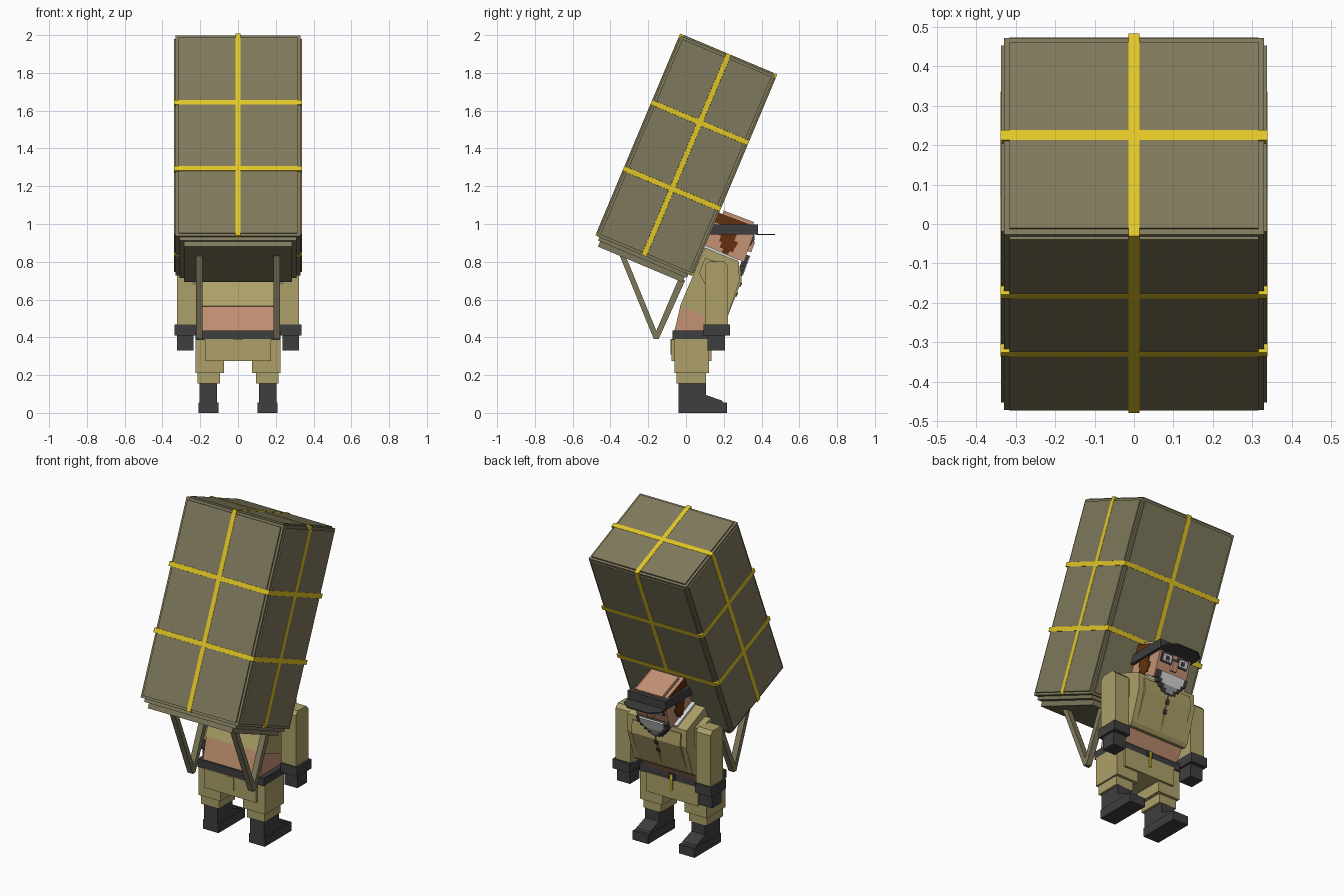
import bpy, bmesh, math
from mathutils import Matrix, Vector

if "Cube" in bpy.data.objects:
    bpy.data.objects.remove(bpy.data.objects["Cube"])


def material(name, r, g, b):
    m = bpy.data.materials.new(name)
    lin = [((c / 255 + 0.055) / 1.055) ** 2.4 for c in (r, g, b)]
    m.diffuse_color = (*lin, 1)
    m.use_nodes = True
    m.node_tree.nodes["Principled BSDF"].inputs["Base Color"].default_value = m.diffuse_color
    return m


OLIVE = material("olive_canvas", 127, 121, 92)
YELLOW = material("yellow_strap", 226, 198, 38)
KHAKI = material("khaki_cloth", 172, 160, 104)
SKIN = material("skin", 196, 146, 116)
DARK = material("dark_leather", 62, 62, 63)
BROWN = material("brown_hair", 98, 48, 14)
WHITE = material("white", 215, 215, 215)
GREY = material("grey_beard", 150, 150, 152)

WORLD = Matrix.Identity(4)
PACK = Matrix.Translation((0, 0, 1.362)) @ Matrix.Rotation(math.radians(-22.8), 4, 'X')
HEAD = Matrix.Translation((0, 0.235, 0.94)) @ Matrix.Rotation(math.radians(-21), 4, 'X')


def finish(name, bm, mat):
    bmesh.ops.recalc_face_normals(bm, faces=bm.faces)
    me = bpy.data.meshes.new(name)
    bm.to_mesh(me)
    bm.free()
    me.materials.append(mat)
    ob = bpy.data.objects.new(name, me)
    bpy.context.collection.objects.link(ob)
    return ob


def prism(name, pts, x0, x1, mat, frame=WORLD, mirror=False):
    """Side profile (y, z) stretched from x0 to x1, optionally mirrored in x."""
    bm = bmesh.new()
    for s in ((1, -1) if mirror else (1,)):
        a = [bm.verts.new(frame @ Vector((s * x0, y, z))) for y, z in pts]
        b = [bm.verts.new(frame @ Vector((s * x1, y, z))) for y, z in pts]
        bm.faces.new(a)
        bm.faces.new(b)
        for i in range(len(pts)):
            j = (i + 1) % len(pts)
            bm.faces.new((a[i], a[j], b[j], b[i]))
    return finish(name, bm, mat)


def box(name, x, y, z, mat, frame=WORLD, mirror=False):
    pts = [(y[0], z[0]), (y[1], z[0]), (y[1], z[1]), (y[0], z[1])]
    return prism(name, pts, x[0], x[1], mat, frame, mirror)


def sym(v):
    return (-v, v)


# Pack: core, raised panels on each face, base
PX, PY, PZ, T, G, I = 0.33, 0.27, 0.575, 0.008, 0.014, 0.014
box("pack_core", sym(PX), sym(PY), sym(PZ), OLIVE, PACK)
halves_x = [(-PX + I, -G), (G, PX - I)]
halves_y = [(-PY + I, -G), (G, PY - I)]
thirds = [(-PZ + I, -0.19 - G), (-0.19 + G, 0.19 - G), (0.19 + G, PZ - I)]
for s in (-1, 1):
    for z in thirds:
        for x in halves_x:
            box("pack_panel", x, (s * PY, s * (PY + T)), z, OLIVE, PACK)
        for y in halves_y:
            box("pack_side_panel", (s * PX, s * (PX + T)), y, z, OLIVE, PACK)
for x in halves_x:
    for y in halves_y:
        box("pack_top_panel", x, y, (PZ, PZ + T), OLIVE, PACK)
box("pack_base_upper", sym(0.31), sym(0.255), (-0.595, -PZ), OLIVE, PACK)
box("pack_base_lower", sym(0.285), sym(0.243), (-0.625, -0.59), OLIVE, PACK)

# Straps wrapping the pack
S, W = T + 0.001, 0.0135
for z in (-0.19, 0.19):
    box("strap_around", sym(PX + S), sym(PY + S), (z - W, z + W), YELLOW, PACK)
box("strap_lengthwise", sym(W), sym(PY + S), (-PZ, PZ + S), YELLOW, PACK)
box("strap_crosswise", sym(PX + S), sym(W), (-PZ, PZ + S), YELLOW, PACK)

# V-shaped pack frame below the base
prism("pack_frame", [(-0.35, 0.83), (-0.17, 0.39), (-0.145, 0.39), (-0.005, 0.70),
                     (-0.035, 0.72), (-0.157, 0.435), (-0.315, 0.82)],
      0.187, 0.223, OLIVE, mirror=True)

# Boots
prism("boot", [(-0.04, 0.05), (0.20, 0.05), (0.19, 0.065), (0.105, 0.095),
               (0.105, 0.16), (-0.04, 0.16)], 0.11, 0.203, DARK, mirror=True)
box("boot_sole", (0.104, 0.21), (-0.04, 0.217), (0, 0.055), DARK, mirror=True)

# Trousers and belt
box("trouser_cuff", (0.095, 0.215), (-0.05, 0.105), (0.155, 0.215), KHAKI, mirror=True)
box("trouser_leg", (0.075, 0.226), (-0.06, 0.122), (0.21, 0.39), KHAKI, mirror=True)
box("hips", sym(0.175), (-0.078, 0.135), (0.275, 0.392), KHAKI)
box("back_flap", sym(0.027), (-0.083, 0.0), (0.31, 0.39), KHAKI)
box("belt", sym(0.225), (-0.072, 0.13), (0.387, 0.436), DARK)
box("buckle", sym(0.02), (0.128, 0.142), (0.392, 0.432), DARK)
box("fly_zip", sym(0.006), (0.13, 0.145), (0.33, 0.425), YELLOW)

# Torso leaning forward
prism("midriff", [(-0.062, 0.43), (0.135, 0.43), (0.20, 0.53), (0.0, 0.62), (-0.03, 0.565)],
      -0.195, 0.195, SKIN)
prism("shirt", [(-0.032, 0.565), (0.10, 0.875), (0.28, 0.80), (0.283, 0.70),
                (0.222, 0.515), (0.205, 0.495), (0.10, 0.515)], -0.2, 0.2, KHAKI)
prism("shirt_front", [(0.20, 0.505), (0.222, 0.515), (0.295, 0.70), (0.287, 0.775), (0.25, 0.77)],
      0.004, 0.165, KHAKI, mirror=True)
for y, z in ((0.283, 0.668), (0.262, 0.615)):
    prism("button", [(y - 0.02, z), (y + 0.006, z), (y + 0.015, z + 0.022), (y - 0.01, z + 0.022)],
          -0.011, 0.011, DARK)
prism("collar", [(0.085, 0.87), (0.27, 0.795), (0.278, 0.812), (0.095, 0.892)],
      -0.135, 0.135, WHITE)

# Arms
prism("sleeve", [(0.10, 0.46), (0.10, 0.78), (0.12, 0.802), (0.20, 0.802),
                 (0.222, 0.78), (0.222, 0.46)], 0.222, 0.322, KHAKI, mirror=True)
prism("shoulder", [(0.07, 0.74), (0.10, 0.82), (0.20, 0.79), (0.20, 0.68), (0.10, 0.68)],
      0.19, 0.24, KHAKI, mirror=True)
box("glove_cuff", (0.222, 0.335), (0.093, 0.232), (0.41, 0.468), DARK, mirror=True)
box("glove", (0.235, 0.322), (0.115, 0.207), (0.33, 0.42), DARK, mirror=True)

# Head and hair
box("head", sym(0.11), sym(0.115), (-0.105, 0.09), SKIN, HEAD)
box("crown", sym(0.09), (-0.08, 0.092), (0.085, 0.11), SKIN, HEAD)
box("hair", sym(0.115), (-0.119, 0.06), (0.035, 0.088), BROWN, HEAD)
for y0, y1, z0, z1 in ((-0.06, 0.03, -0.02, 0.05), (-0.045, 0.05, -0.05, -0.02),
                       (-0.03, 0.045, -0.08, -0.05), (-0.01, 0.025, -0.10, -0.08)):
    box("sideburn", (0.105, 0.116), (y0, y1), (z0, z1), BROWN, HEAD, True)

# Open-topped visor
box("visor_band", sym(0.13), (0.125, 0.382), (0.945, 0.998), DARK)
bm = bmesh.new()
rim = [(-0.13, 0.37), (0.13, 0.37), (0.12, 0.43), (0.07, 0.47), (-0.07, 0.47), (-0.12, 0.43)]
f = bm.faces.new([bm.verts.new((x, y, 0.941)) for x, y in rim])
top = bmesh.ops.extrude_face_region(bm, geom=[f])["geom"]
bmesh.ops.translate(bm, vec=(0, 0, 0.007), verts=[v for v in top if isinstance(v, bmesh.types.BMVert)])
finish("visor_brim", bm, DARK)

# Face: spectacles, eyes, nose
box("spectacle_frame", (0.018, 0.095), (0.113, 0.121), (-0.012, 0.045), DARK, HEAD, True)
box("spectacle_bridge", sym(0.02), (0.113, 0.121), (0.015, 0.028), DARK, HEAD)
box("eye", (0.028, 0.085), (0.119, 0.125), (-0.003, 0.036), WHITE, HEAD, True)
box("pupil", (0.043, 0.066), (0.123, 0.128), (0.004, 0.028), DARK, HEAD, True)
box("nose", sym(0.018), (0.11, 0.135), (-0.045, 0.012), SKIN, HEAD)

# Stepped beard: dark edge behind, pale centre in front
for i, w in enumerate((0.105, 0.105, 0.09, 0.07, 0.05, 0.028)):
    z = -0.065 - i * 0.022
    box("beard_edge", sym(w), (0.105, 0.133), (z - 0.022, z), DARK, HEAD)
    if i < 5:
        box("beard_centre", sym(w - 0.024), (0.13, 0.138), (z - 0.022, z),
            WHITE if i < 3 else GREY, HEAD)
